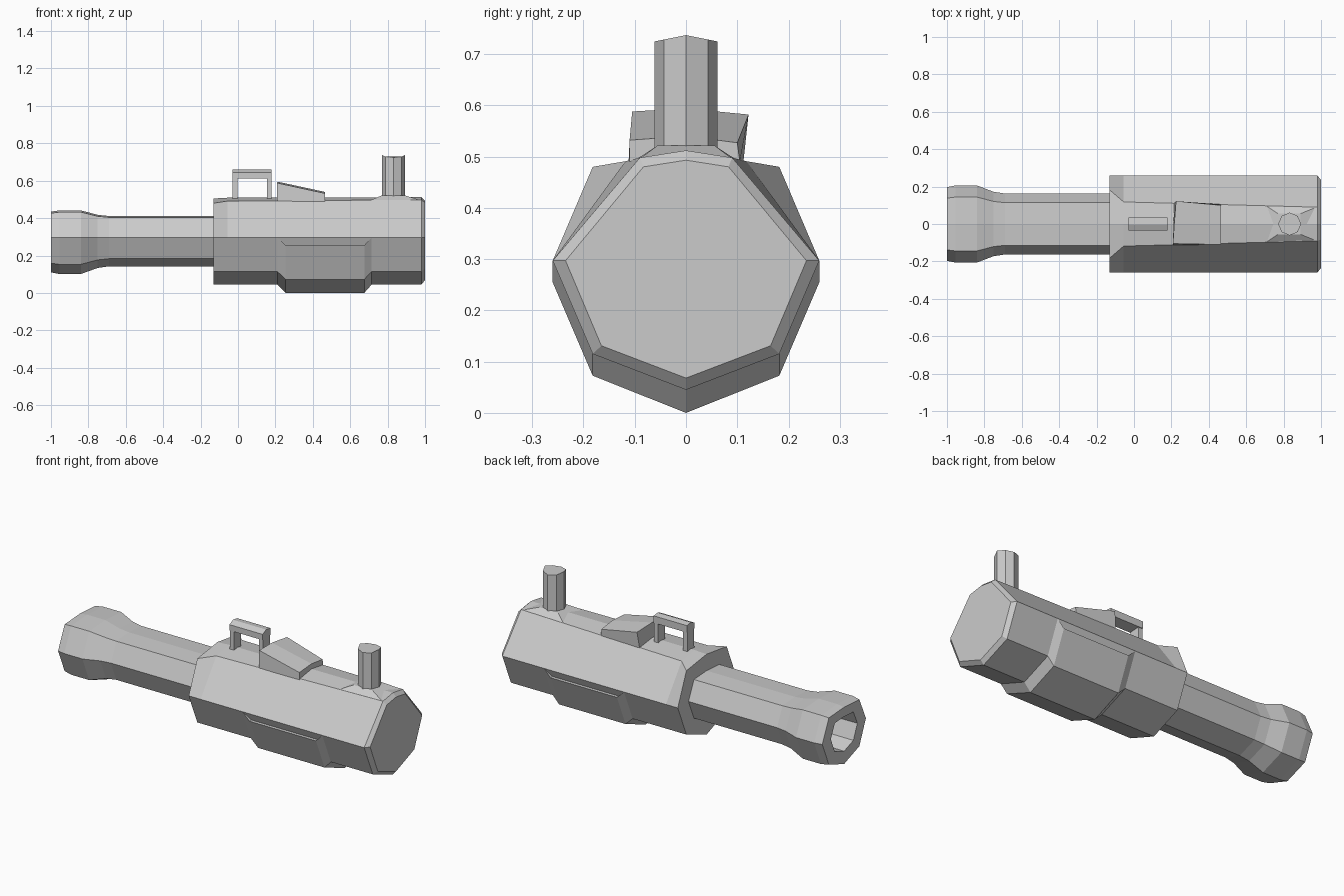
import bpy, bmesh, math

if "Cube" in bpy.data.objects:
    bpy.data.objects.remove(bpy.data.objects["Cube"])

AXIS_Z = 0.297  # height of the long axis


def make_object(name, bm):
    bmesh.ops.recalc_face_normals(bm, faces=bm.faces)
    me = bpy.data.meshes.new(name)
    bm.to_mesh(me)
    bm.free()
    ob = bpy.data.objects.new(name, me)
    bpy.context.collection.objects.link(ob)
    return ob


def loft(name, rings):
    """Skin a list of closed rings of 3D points and cap both ends."""
    bm = bmesh.new()
    vs = [[bm.verts.new(p) for p in ring] for ring in rings]
    n = len(vs[0])
    for a, b in zip(vs, vs[1:]):
        for i in range(n):
            j = (i + 1) % n
            bm.faces.new((a[i], a[j], b[j], b[i]))
    bm.faces.new(vs[0])
    bm.faces.new(vs[-1])
    return make_object(name, bm)


def section(x, half):
    """Mirror a half profile (y, z), bottom to top, into a full ring at x."""
    other = [(-y, z) for y, z in reversed(half) if y > 0]
    return [(x, y, z) for y, z in half + other]


# main body: octagon with a flattened top
low = [(0, 0.045), (0.182, 0.115), (0.26, AXIS_Z)]
loft("body", [
    section(-0.13, low + [(0.182, 0.48), (0, 0.505)]),
    section(-0.055, low + [(0.118, 0.491), (0, 0.509)]),
    section(0.98, low + [(0.09, 0.498), (0, 0.512)]),
    section(1.0, [(0, 0.068), (0.165, 0.131), (0.235, AXIS_Z), (0.083, 0.48), (0, 0.493)]),
])

# belly bulge: the lower profile pushed down
drop = [(y, z - 0.0425) for y, z in low]
drop[0] = (0, 0)
loft("belly_bulge", [section(0.21, low), section(0.255, drop),
                     section(0.675, drop), section(0.715, low)])


# barrel with flared, hollow muzzle
def barrel_ring(x, r):
    return section(x, [(0, AXIS_Z - 0.95 * r), (0.7 * r, AXIS_Z - 0.7 * r), (r, AXIS_Z),
                       (0.7 * r, AXIS_Z + 0.655 * r), (0, AXIS_Z + 0.7 * r)])


loft("barrel", [barrel_ring(x, r) for x, r in (
    (-0.70, 0.115), (-1.0, 0.12), (-1.0, 0.197), (-0.955, 0.206), (-0.84, 0.206),
    (-0.75, 0.172), (-0.69, 0.163), (-0.12, 0.163))])

# carry handle: two legs and a sloped bar
for name, x0, x1 in (("handle_rear_leg", -0.03, -0.003), ("handle_front_leg", 0.155, 0.18)):
    leg = [(-0.032, 0.49), (0.03, 0.49), (0.03, 0.63), (-0.03, 0.63)]
    loft(name, [[(x, y, z) for y, z in leg] for x in (x0, x1)])
bar = [(-0.035, 0.612), (0.035, 0.615), (0.035, 0.655), (-0.002, 0.66), (-0.035, 0.645)]
loft("handle_bar", [[(x, y, z) for y, z in bar] for x in (-0.03, 0.18)])

# slanted sight wedge
loft("sight_wedge", [
    [(0.21, -0.112, 0.49), (0.208, -0.105, 0.588), (0.215, 0, 0.594),
     (0.225, 0.122, 0.582), (0.215, 0.112, 0.49)],
    [(0.465, -0.11, 0.49), (0.465, -0.11, 0.532), (0.465, 0, 0.54),
     (0.465, 0.1, 0.527), (0.465, 0.105, 0.49)],
])

# raised pad under the post
loft("post_pad", [
    [(0.71, -0.095, 0.496), (0.975, -0.09, 0.496), (0.975, 0.09, 0.496), (0.71, 0.095, 0.496)],
    [(0.77, -0.055, 0.522), (0.89, -0.055, 0.522), (0.89, 0.055, 0.522), (0.77, 0.055, 0.522)],
])

# octagonal post with a shallow ridged top
octagon = [(0.832 + 0.061 * math.cos(i * math.pi / 4), 0.061 * math.sin(i * math.pi / 4))
           for i in range(8)]
loft("post", [[(x, y, 0.50) for x, y in octagon],
              [(x, y, 0.737 - 0.2 * abs(y)) for x, y in octagon]])
